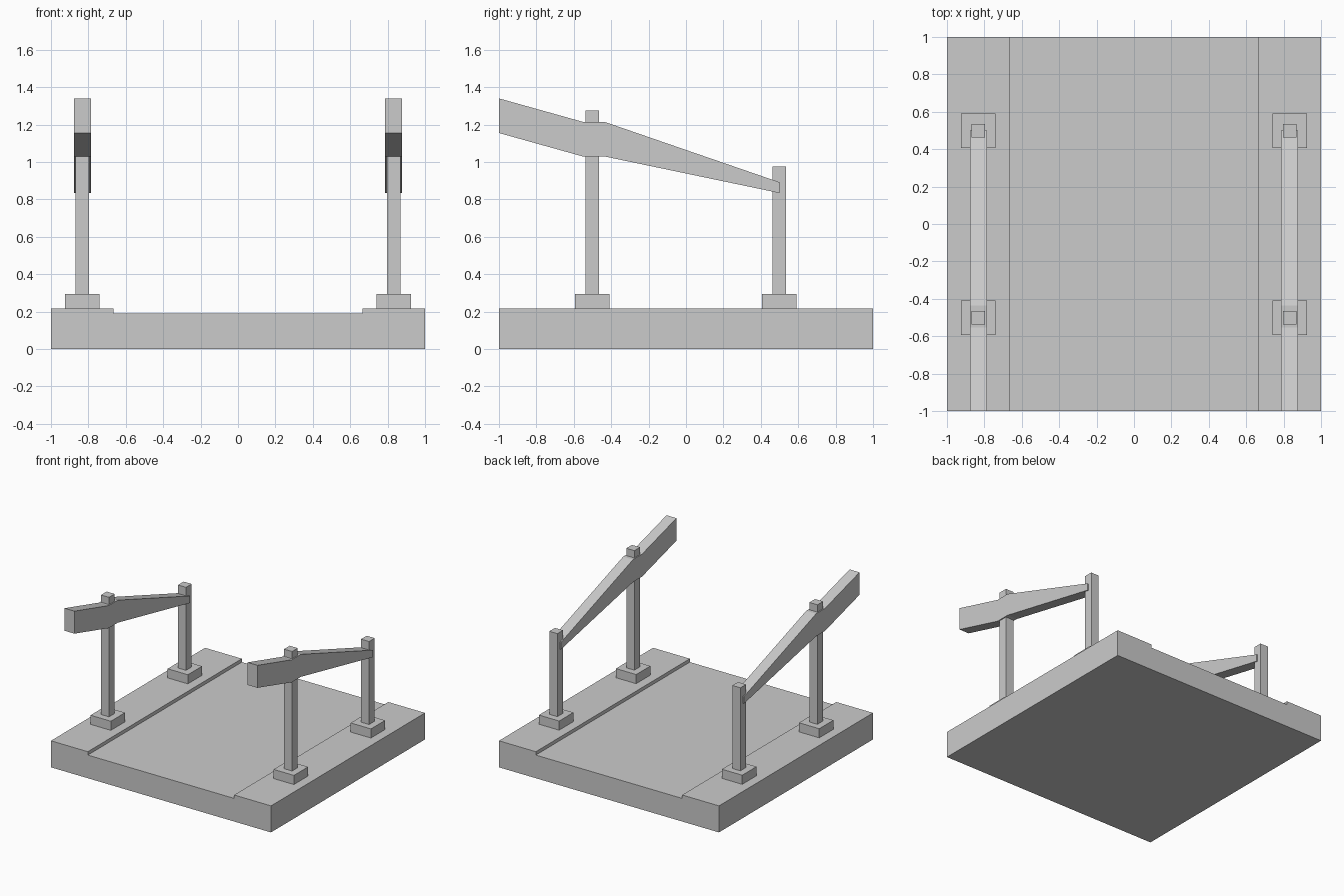
import bpy, bmesh

if "Cube" in bpy.data.objects:
    bpy.data.objects.remove(bpy.data.objects["Cube"])

SIDE_X = 0.832   # distance of the railings from the centre line


def extrude_profile(name, points, direction):
    """Closed flat profile swept along a direction into a solid."""
    bm = bmesh.new()
    face = bm.faces.new([bm.verts.new(p) for p in points])
    swept = bmesh.ops.extrude_face_region(bm, geom=[face])["geom"]
    verts = [g for g in swept if isinstance(g, bmesh.types.BMVert)]
    bmesh.ops.translate(bm, verts=verts, vec=direction)
    bmesh.ops.recalc_face_normals(bm, faces=bm.faces)
    mesh = bpy.data.meshes.new(name)
    bm.to_mesh(mesh)
    bm.free()
    obj = bpy.data.objects.new(name, mesh)
    bpy.context.collection.objects.link(obj)
    return obj


def block(name, x, y, width, z0, z1):
    """Square upright block."""
    h = width / 2
    corners = [(x - h, y - h, z0), (x + h, y - h, z0),
               (x + h, y + h, z0), (x - h, y + h, z0)]
    return extrude_profile(name, corners, (0, 0, z1 - z0))


# Deck with raised kerbs along both sides
deck = [(-1, 0), (1, 0), (1, 0.218), (0.665, 0.218),
        (0.665, 0.19), (-0.665, 0.19), (-0.665, 0.218), (-1, 0.218)]
extrude_profile("deck", [(x, -1, z) for x, z in deck], (0, 2, 0))

# Tapered handrail outline (y, z), level where it crosses the front post
rail = [(-1, 1.155), (-0.553, 1.03), (-0.437, 1.03), (0.5, 0.834),
        (0.5, 0.892), (-0.437, 1.215), (-0.553, 1.215), (-1, 1.34)]

for side, sx in (("left", -1), ("right", 1)):
    x = sx * SIDE_X
    # Footings and posts
    for end, y, top in (("front", -0.502, 1.275), ("back", 0.498, 0.975)):
        block(f"{side}_{end}_footing", x, y, 0.184, 0.218, 0.293)
        block(f"{side}_{end}_post", x, y, 0.073, 0.293, top)
    # Handrail
    extrude_profile(f"{side}_handrail",
                    [(x - 0.045, y, z) for y, z in rail], (0.09, 0, 0))
